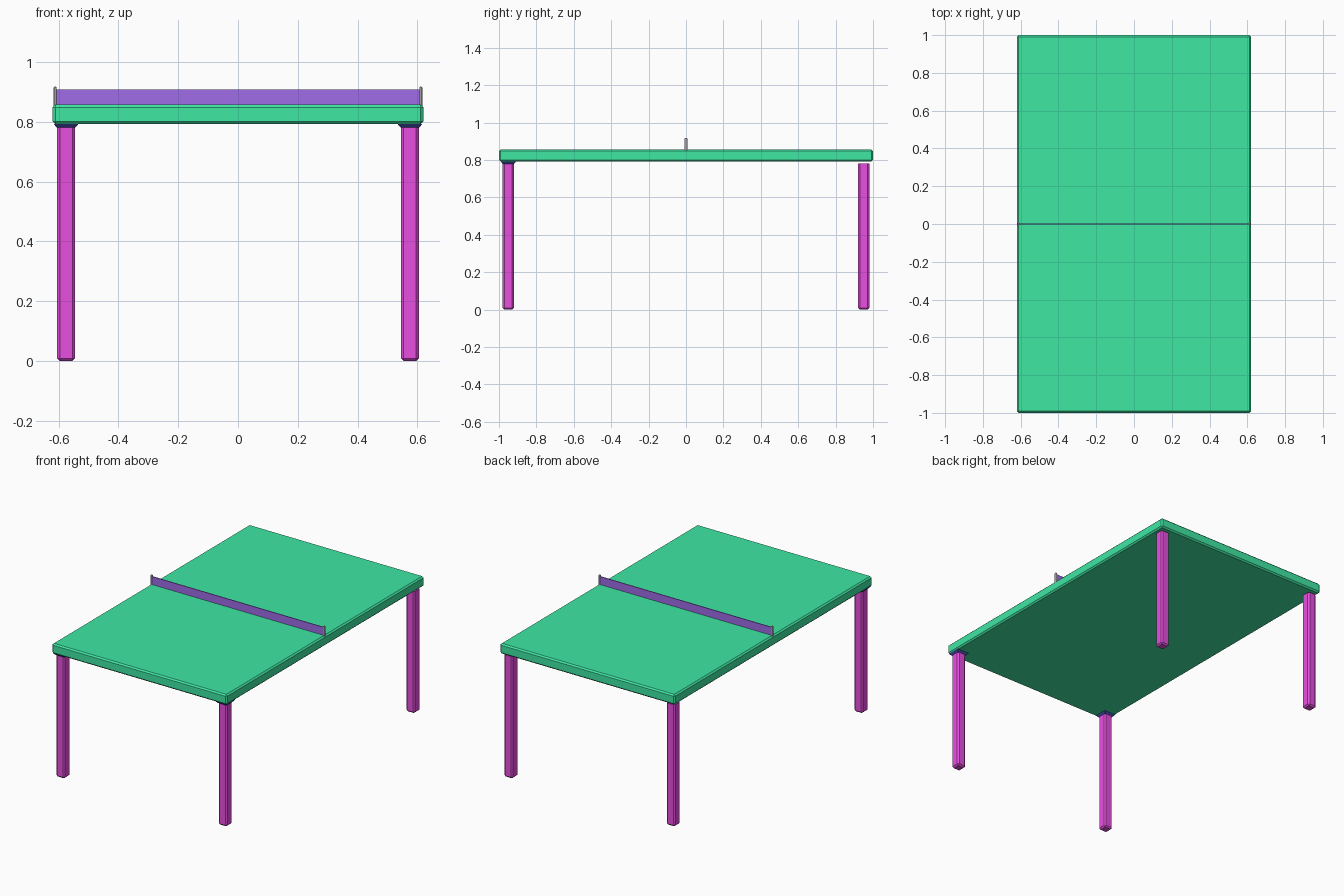
import bpy, bmesh

if "Cube" in bpy.data.objects:
    bpy.data.objects.remove(bpy.data.objects["Cube"])


def material(name, rgb):
    m = bpy.data.materials.new(name)
    m.diffuse_color = (*rgb, 1)
    m.use_nodes = True
    m.node_tree.nodes["Principled BSDF"].inputs["Base Color"].default_value = m.diffuse_color
    return m


green = material("green", (0.05, 0.8, 0.37))
magenta = material("magenta", (0.8, 0.08, 0.75))
navy = material("navy", (0.05, 0.07, 0.4))
purple = material("purple", (0.35, 0.15, 0.8))


def box(name, lo, hi, mat=None, bevel=0.0, open_top=False, taper=1.0):
    """Box from corner to corner; chamfered edges, optional sharp top or narrowed bottom."""
    bm = bmesh.new()
    bmesh.ops.create_cube(bm, size=1)
    centre = [(a + b) / 2 for a, b in zip(lo, hi)]
    for v in bm.verts:
        if v.co.z < 0:
            v.co.x *= taper
            v.co.y *= taper
        for i in range(3):
            v.co[i] *= hi[i] - lo[i]
    if bevel:
        top = hi[2] - lo[2]
        edges = [e for e in bm.edges
                 if not (open_top and all(v.co.z > top * 0.49 for v in e.verts))]
        bmesh.ops.bevel(bm, geom=edges, offset=bevel, segments=1,
                        profile=0.5, affect='EDGES')
    bmesh.ops.recalc_face_normals(bm, faces=bm.faces)
    mesh = bpy.data.meshes.new(name)
    bm.to_mesh(mesh)
    bm.free()
    ob = bpy.data.objects.new(name, mesh)
    ob.location = centre
    if mat:
        mesh.materials.append(mat)
    bpy.context.collection.objects.link(ob)
    return ob


# Table top
box("table_top", (-0.62, -1, 0.792), (0.62, 1, 0.857), green, bevel=0.009)

# Net and its end posts
box("net", (-0.61, -0.003, 0.855), (0.61, 0.003, 0.908), purple)
for side, sx in (("left", -1), ("right", 1)):
    x = sx * 0.6115
    box(f"{side}_net_post", (x - 0.005, -0.007, 0.85), (x + 0.005, 0.007, 0.917), bevel=0.002)

    # Legs, with mounting plates on the front pair only
    lx = sx * 0.575
    for end, sy in (("front", -1), ("back", 1)):
        ly = sy * 0.95
        box(f"{end}_{side}_leg", (lx - 0.03, ly - 0.03, 0), (lx + 0.03, ly + 0.03, 0.782),
            magenta, bevel=0.009, open_top=True)
    box(f"front_{side}_leg_plate", (lx - 0.042, -0.992, 0.78), (lx + 0.042, -0.908, 0.793),
        navy, taper=0.72)
